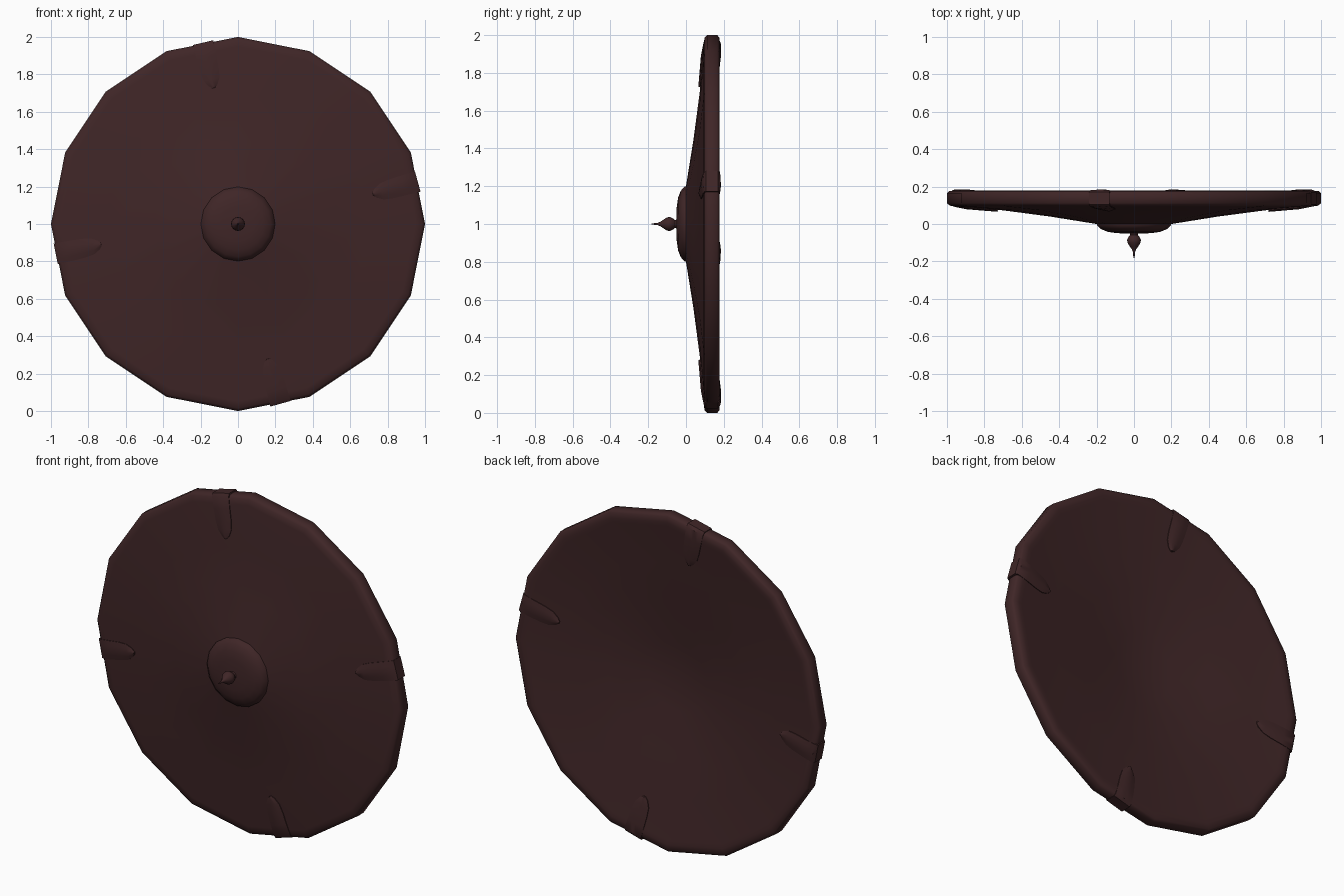
import bpy, bmesh, math
from mathutils import Vector

if "Cube" in bpy.data.objects:
    bpy.data.objects.remove(bpy.data.objects["Cube"])

SIDES = 16
CENTRE = Vector((0, 0, 1.0))

mat = bpy.data.materials.new("dark red brown")
mat.diffuse_color = (0.05, 0.019, 0.02, 1)
mat.use_nodes = True
mat.node_tree.nodes["Principled BSDF"].inputs["Base Color"].default_value = mat.diffuse_color


def finish(name, bm, angle):
    bmesh.ops.remove_doubles(bm, verts=bm.verts, dist=1e-5)
    bmesh.ops.recalc_face_normals(bm, faces=bm.faces)
    me = bpy.data.meshes.new(name)
    bm.to_mesh(me)
    bm.free()
    me.materials.append(mat)
    ob = bpy.data.objects.new(name, me)
    bpy.context.collection.objects.link(ob)
    bpy.ops.object.select_all(action='DESELECT')
    ob.select_set(True)
    bpy.context.view_layer.objects.active = ob
    bpy.ops.object.shade_smooth_by_angle(angle=math.radians(angle))
    return ob


def lathe(name, profile, angle=40):
    """Spin (radius, y) points round the y axis through the centre."""
    bm = bmesh.new()
    rings = []
    for r, y in profile:
        rings.append([bm.verts.new(CENTRE + Vector((
            r * math.cos(2 * math.pi * k / SIDES), y,
            r * math.sin(2 * math.pi * k / SIDES)))) for k in range(SIDES)])
    for a, b in zip(rings, rings[1:]):
        for k in range(SIDES):
            j = (k + 1) % SIDES
            bm.faces.new((a[k], a[j], b[j], b[k]))
    return finish(name, bm, angle)


# Shield body: shallow cone in front, rounded rim, hollow back
FRONT = [(0, -0.03), (0.2, 0.0), (0.45, 0.04), (0.7, 0.073), (0.95, 0.093), (0.985, 0.098)]
RIM = [(1.0, 0.112), (1.0, 0.165), (0.988, 0.176)]
BACK = [(0.955, 0.178), (0.93, 0.174), (0.7, 0.148), (0.45, 0.113), (0.2, 0.078), (0, 0.06)]
lathe("shield_body", FRONT + RIM + BACK, 50)

# Central boss and its spike
lathe("boss", [(0.2, 0.01), (0.198, -0.008), (0.175, -0.028), (0.14, -0.042),
               (0.09, -0.049), (0, -0.052)], 50)
lathe("boss_spike", [(0.026, -0.045), (0.02, -0.058), (0.03, -0.07), (0.037, -0.085),
                     (0.035, -0.1), (0.024, -0.118), (0.012, -0.135), (0.006, -0.15),
                     (0.004, -0.17), (0, -0.188)], 60)


def surface_y(profile, u, v):
    """Height of the faceted surface at a point of the disc."""
    step = 2 * math.pi / SIDES
    r = max(u * math.cos((k + .5) * step) + v * math.sin((k + .5) * step)
            for k in range(SIDES)) / math.cos(step / 2)
    pts = sorted(profile)
    for (r0, y0), (r1, y1) in zip(pts, pts[1:]):
        if r <= r1:
            return y0 + (y1 - y0) * (r - r0) / (r1 - r0)
    return pts[-1][1]


# Rim clips: strap from front tip, over the rim, to back tip
TIP = [(0.25, 0.006), (0.235, 0.024), (0.2, 0.044), (0.15, 0.051), (0.08, 0.054), (0.015, 0.056)]
STATIONS = ([(s, w, -1, 0) for s, w in TIP] + [(0, 0.056, 0, 0.105), (0, 0.056, 0, 0.17)]
            + [(s, w, 1, 0) for s, w in reversed(TIP)])
ACROSS = [(-1, -0.012), (-1, 0.004), (-0.5, 0.009), (0, 0.012), (0.5, 0.009), (1, 0.004), (1, -0.012)]
AXIS = math.radians(15.5)


def clip(name, degrees):
    turn = math.radians(degrees)
    bm = bmesh.new()
    rows = []
    for s, w, side, rim_y in STATIONS:
        row = []
        for t, lift in ACROSS:
            if side == 0:
                d, y = s + (0.02 if lift < 0 else 0), rim_y
            else:
                d = s
            u = 0.961 - d * math.cos(AXIS) - t * w * math.sin(AXIS)
            v = 0.227 - d * math.sin(AXIS) + t * w * math.cos(AXIS)
            if side:
                flat = 0.5 if s < 0.05 else 1
                y = surface_y(FRONT if side < 0 else BACK, u, v) + side * lift * flat
            row.append(bm.verts.new(CENTRE + Vector((
                u * math.cos(turn) - v * math.sin(turn), y,
                u * math.sin(turn) + v * math.cos(turn)))))
        rows.append(row)
    for a, b in zip(rows, rows[1:]):
        for k in range(len(ACROSS) - 1):
            bm.faces.new((a[k], a[k + 1], b[k + 1], b[k]))
    # close the two tips
    bm.faces.new(rows[0])
    bm.faces.new(rows[-1])
    return finish(name, bm, 40)


for label, deg in (("right", 0), ("top", 87.6), ("left", 176), ("bottom", 270)):
    clip("rim_clip_" + label, deg)
